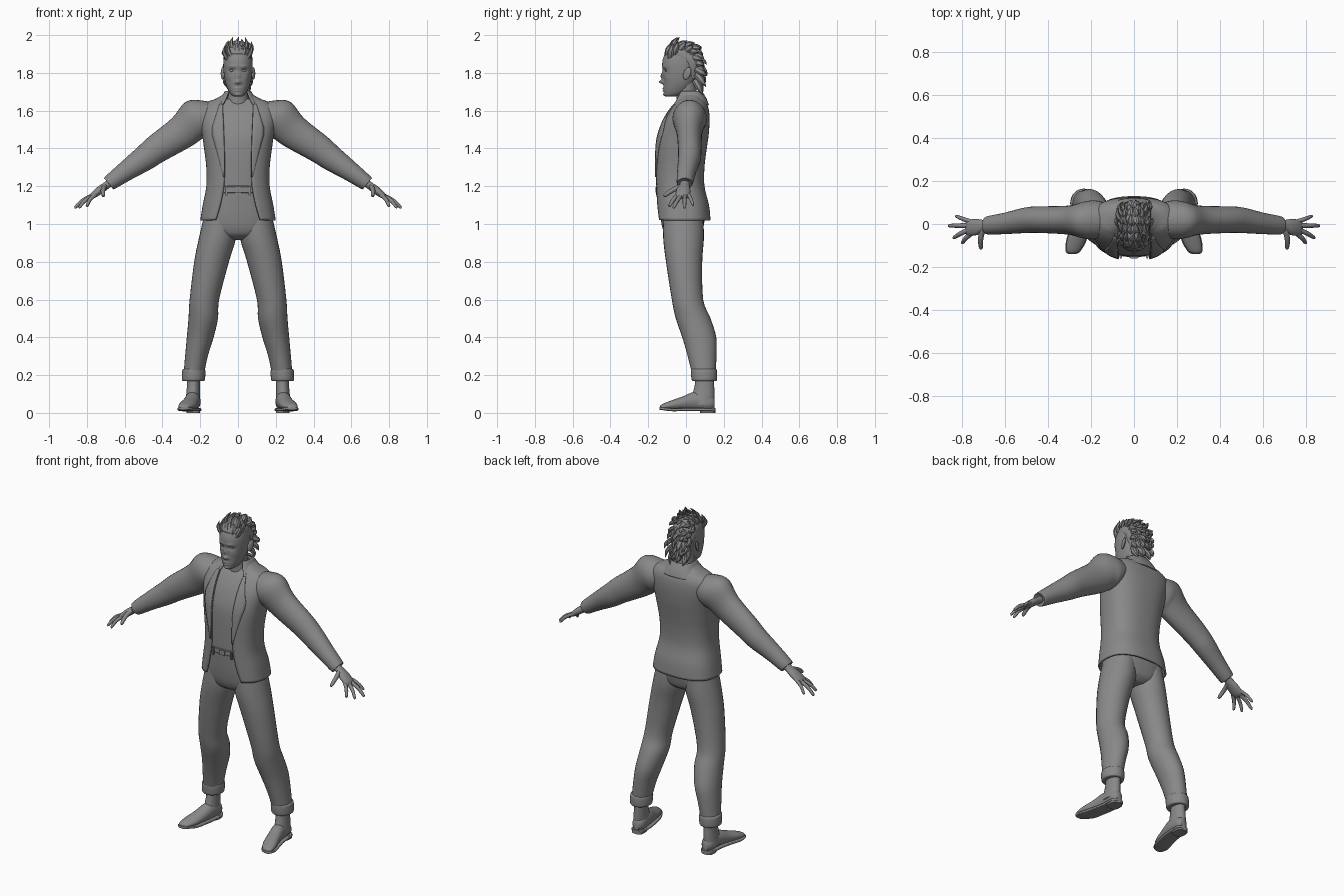
import bpy, bmesh, math, random
from mathutils import Vector

random.seed(4)
if "Cube" in bpy.data.objects:
    bpy.data.objects.remove(bpy.data.objects["Cube"])

GREY = (0.25, 0.25, 0.25, 1)
mat = bpy.data.materials.new("plain grey")
mat.use_nodes = True
mat.diffuse_color = GREY
mat.node_tree.nodes["Principled BSDF"].inputs["Base Color"].default_value = GREY


def finish(name, bm, mirror=False, thick=0, closed=True, angle=50):
    if closed:
        bmesh.ops.recalc_face_normals(bm, faces=bm.faces)
    me = bpy.data.meshes.new(name)
    bm.to_mesh(me)
    bm.free()
    me.materials.append(mat)
    ob = bpy.data.objects.new(name, me)
    bpy.context.collection.objects.link(ob)
    if thick:
        mod = ob.modifiers.new("thickness", "SOLIDIFY")
        mod.thickness, mod.offset = thick, -1
    if mirror:
        ob.modifiers.new("mirror", "MIRROR").use_mirror_merge = False
    bpy.ops.object.select_all(action="DESELECT")
    ob.select_set(True)
    bpy.context.view_layer.objects.active = ob
    bpy.ops.object.shade_smooth_by_angle(angle=math.radians(angle))
    return ob


def smooth_rows(rows, k=4):
    """Catmull-Rom interpolation between rows of numbers."""
    out = []
    for i in range(len(rows) - 1):
        p0, p1, p2 = rows[max(i - 1, 0)], rows[i], rows[i + 1]
        p3 = rows[min(i + 2, len(rows) - 1)]
        for j in range(k):
            t = j / k
            out.append(tuple(
                b + 0.5 * t * (c - a + t * (2*a - 5*b + 4*c - d + t * (3*(b - c) + d - a)))
                for a, b, c, d in zip(p0, p1, p2, p3)))
    return out + [tuple(rows[-1])]


def skin(bm, rings, loop=True, caps=True):
    vs = [[bm.verts.new(p) for p in r] for r in rings]
    n = len(vs[0])
    for lo, hi in zip(vs, vs[1:]):
        for i in range(n if loop else n - 1):
            j = (i + 1) % n
            bm.faces.new((lo[i], lo[j], hi[j], hi[i]))
    if caps and loop:
        bm.faces.new(vs[0][::-1])
        bm.faces.new(vs[-1])


def spow(v, p):
    return math.copysign(abs(v) ** p, v)


def loft(name, rows, b=(0, 1, 0), p=1.0, n=28, k=4, **kw):
    """Rows of centre x, y, z, radius a, radius b, tilt in degrees."""
    bm, rings = bmesh.new(), []
    for x, y, z, ra, rb, t in smooth_rows(rows, k):
        a = Vector((math.cos(math.radians(t)), 0, math.sin(math.radians(t))))
        angs = [2 * math.pi * i / n for i in range(n)]
        rings.append([Vector((x, y, z)) + a * ra * spow(math.cos(q), p)
                      + Vector(b) * rb * spow(math.sin(q), p) for q in angs])
    skin(bm, rings)
    return finish(name, bm, **kw)


def ring_at(row, gap=0, n=48, p=0.8):
    """Horizontal ring from z, half width, front y, back y; open at the front if gap."""
    z, hw, yf, yb = row[:4]
    t0 = math.asin(min(1, gap / hw) ** (1 / p))
    angs = [t0 + (2 * math.pi - 2 * t0) * i / (n - 1 if gap else n) for i in range(n)]
    return [Vector((hw * spow(math.sin(q), p),
                    (yf + yb) / 2 - (yb - yf) / 2 * spow(math.cos(q), p), z)) for q in angs]


def stack(name, rows, p=0.8, k=4, **kw):
    bm = bmesh.new()
    skin(bm, [ring_at(r, p=p) for r in smooth_rows(rows, k)])
    return finish(name, bm, **kw)


def shell(name, rows, thick, k=4):
    bm = bmesh.new()
    skin(bm, [ring_at(r, r[4]) for r in smooth_rows(rows, k)], loop=False)
    return finish(name, bm, thick=thick, closed=False)


def tube(bm, path, radii, flat=1.0, ref=(0, 0, 1), n=8, k=4):
    rows = smooth_rows([tuple(p) + (r,) for p, r in zip(path, radii)], k)
    rings = []
    for i, row in enumerate(rows):
        tan = Vector(rows[min(i + 1, len(rows) - 1)][:3]) - Vector(rows[max(i - 1, 0)][:3])
        side = tan.cross(Vector(ref)).normalized()
        up = side.cross(tan).normalized()
        rings.append([Vector(row[:3]) + row[3] * (side * math.cos(q) + up * flat * math.sin(q))
                      for q in (2 * math.pi * j / n for j in range(n))])
    skin(bm, rings)


def box(name, centre, size, bevel=0.003, mirror=False):
    bm = bmesh.new()
    bmesh.ops.create_cube(bm, size=1)
    for v in bm.verts:
        v.co = Vector(centre) + Vector([c * s for c, s in zip(v.co, size)])
    bmesh.ops.bevel(bm, geom=bm.edges[:], offset=bevel, segments=2, affect="EDGES")
    return finish(name, bm, mirror=mirror)


# Jacket and shirt: z, half width, front, back, half opening
body = [(1.02, .20, -.16, .13, .12), (1.1, .187, -.163, .122, .095),
        (1.2, .168, -.165, .098, .076), (1.3, .168, -.165, .098, .072),
        (1.4, .18, -.162, .11, .073), (1.47, .19, -.152, .12, .075),
        (1.55, .205, -.122, .125, .078), (1.61, .20, -.085, .12, .08),
        (1.645, .165, -.055, .105, .08), (1.662, .12, -.045, .09, .07),
        (1.69, .072, -.035, .08, .052)]
shell("jacket", body, .01)
stack("shirt", [(z, hw - .013, yf + .013, yb - .013) for z, hw, yf, yb, g in body[2:-1]])
shell("jacket_collar", [(1.63, .125, -.085, .122, .085), (1.665, .095, -.062, .108, .065),
                        (1.705, .068, -.04, .084, .05)], .008)

# Lapels lie on the jacket front
bm, strips = bmesh.new(), []
for row in smooth_rows(body, 6):
    z, hw, yf, yb, g = row
    if 1.24 < z < 1.64:
        w = .062 * min((z - 1.23) / .24, (1.68 - z) / .17, 1)
        strip = []
        for j in range(5):
            x = g + w * j / 4
            y = (yf + yb) / 2 - (yb - yf) / 2 * (1 - (x / hw) ** 2.5) ** .4
            strip.append(Vector((x, y - .006, z)))
        strips.append(strip)
skin(bm, strips, loop=False)
finish("lapel", bm, mirror=True, thick=.007, closed=False)

# Sleeves and hands
loft("sleeve", [(.10, .02, 1.575, .06, .07, 90), (.18, .02, 1.56, .095, .09, 82),
                (.235, .018, 1.548, .107, .085, 66), (.30, .018, 1.485, .09, .068, 57),
                (.43, .02, 1.398, .076, .062, 56), (.50, .018, 1.345, .067, .06, 55),
                (.60, .003, 1.275, .052, .05, 53), (.678, -.006, 1.218, .041, .043, 51),
                (.682, -.006, 1.215, .034, .036, 51)], mirror=True)
loft("palm", [(.66, -.006, 1.232, .021, .027, 55), (.695, -.008, 1.205, .02, .026, 55),
              (.73, -.014, 1.18, .021, .037, 52), (.765, -.017, 1.153, .017, .038, 50),
              (.782, -.017, 1.14, .008, .032, 50)], n=20, mirror=True)
bm = bmesh.new()
fingers = [((.755, .01, 1.16), (.832, .038, 1.10), .0095), ((.768, -.007, 1.152), (.866, -.008, 1.085), .0105),
           ((.768, -.026, 1.15), (.843, -.066, 1.086), .0105), ((.755, -.042, 1.155), (.802, -.09, 1.093), .0105),
           ((.705, -.022, 1.20), (.714, -.117, 1.148), .0125)]
for root, tip, r in fingers:
    a, b = Vector(root), Vector(tip)
    mid = a.lerp(b, .5) + Vector((.005, 0, .006))
    tube(bm, [a, mid, a.lerp(b, .93), b], [r * 1.1, r, r * .75, r * .25])
finish("fingers", bm, mirror=True)

# Trousers, belt and buckle
stack("trouser_hips", [(.915, .05, -.06, .05), (.94, .13, -.105, .08), (.98, .175, -.125, .092),
                       (1.04, .182, -.135, .10), (1.1, .17, -.14, .10), (1.195, .148, -.145, .08)])
loft("trouser_leg", [(.095, -.015, 1.04, .085, .105, 0), (.108, -.013, .93, .098, .108, 0),
                     (.14, -.01, .8, .092, .096, 0), (.178, .008, .6, .078, .083, 0),
                     (.184, .038, .5, .078, .092, 0), (.20, .07, .4, .071, .09, 0),
                     (.22, .085, .3, .06, .076, 0), (.235, .095, .2, .054, .062, 0)], mirror=True)
loft("trouser_cuff", [(.236, .097, .168, .05, .056, 0), (.236, .097, .173, .06, .066, 0),
                      (.235, .096, .20, .062, .069, 0), (.234, .095, .228, .06, .068, 0),
                      (.234, .094, .234, .05, .06, 0)], mirror=True)
stack("belt", [(1.165, .15, -.15, .085), (1.168, .154, -.154, .088),
               (1.195, .152, -.154, .086), (1.198, .146, -.148, .08)], k=1)
box("belt_buckle", (0, -.156, 1.181), (.04, .01, .034))
box("belt_loop", (.062, -.152, 1.175), (.012, .016, .05), mirror=True)

# Boots
loft("boot_shaft", [(.24, .085, .045, .04, .065, 0), (.238, .093, .10, .036, .058, 0),
                    (.236, .098, .15, .034, .051, 0), (.235, .10, .20, .034, .05, 0)], mirror=True)
foot = [(.235, .152, .05, .02, .028, 0), (.236, .125, .055, .037, .042, 0),
        (.24, .05, .062, .04, .05, 0), (.254, -.02, .05, .042, .036, 0),
        (.27, -.08, .04, .043, .025, 0), (.284, -.125, .032, .03, .015, 0),
        (.288, -.138, .029, .012, .006, 0)]
loft("boot_foot", foot, b=(0, 0, 1), mirror=True)
loft("boot_sole", [(x, y * 1.02, .017 + (.006 if y < -.1 else 0), ra + .004, .008, 0)
                   for x, y, z, ra, rb, t in foot], b=(0, 0, 1), p=.4, mirror=True)
loft("boot_heel", [(.237, .115, 0, .036, .04, 0), (.237, .113, .025, .038, .042, 0)],
     p=.7, mirror=True)

# Neck and head with sculpted face
stack("neck", [(1.58, .075, -.05, .07), (1.65, .058, -.05, .06), (1.70, .052, -.052, .055),
               (1.76, .052, -.05, .055)], p=1)
head = stack("head", [(1.674, .02, -.105, -.06), (1.684, .036, -.114, -.02), (1.705, .05, -.118, .015),
                      (1.74, .064, -.119, .042), (1.78, .073, -.12, .06), (1.82, .077, -.124, .068),
                      (1.86, .077, -.125, .07), (1.90, .07, -.112, .062), (1.93, .052, -.085, .042),
                      (1.945, .018, -.045, .01)], p=.9, k=7)
# Bumps: x, z, width, height, forward push
bumps = [(0, 1.752, .010, .010, .024), (0, 1.782, .008, .02, .014), (.014, 1.748, .006, .006, .008),
         (.032, 1.812, .014, .009, -.014), (.03, 1.834, .02, .007, .006), (0, 1.718, .018, .004, .008),
         (0, 1.706, .014, .004, .007), (0, 1.712, .02, .002, -.004), (0, 1.684, .016, .008, .007),
         (.045, 1.775, .014, .015, .004)]
for v in head.data.vertices:
    if v.co.y < -.03:
        for x, z, sx, sz, d in bumps:
            v.co.y -= d * math.exp(-((abs(v.co.x) - x) / sx) ** 2 - ((v.co.z - z) / sz) ** 2)
for name, size, pos in (("eye", (.013, .01, .008), (.032, -.102, 1.812)),
                        ("ear", (.009, .02, .033), (.081, .006, 1.797))):
    bm = bmesh.new()
    bmesh.ops.create_uvsphere(bm, u_segments=16, v_segments=10, radius=1)
    for v in bm.verts:
        v.co = Vector([c * s + o for c, s, o in zip(v.co, size, pos)])
        if name == "ear":
            v.co += Vector((.3 * (v.co.y - pos[1]), .25 * (v.co.z - pos[2]), 0))
    finish(name, bm, mirror=True)

# Hair: rows of swept locks from the forehead to the nape (root y, z, tip y, z, half width)
rows = [(-.10, 1.885, -.07, 1.968, .056), (-.085, 1.905, -.035, 1.992, .054),
        (-.055, 1.92, .005, 1.985, .054), (-.02, 1.93, .045, 1.968, .056),
        (.015, 1.925, .078, 1.935, .058), (.04, 1.90, .10, 1.895, .06),
        (.052, 1.87, .104, 1.85, .06), (.058, 1.84, .108, 1.80, .06),
        (.06, 1.81, .10, 1.755, .056), (.055, 1.78, .085, 1.715, .052)]
bm = bmesh.new()
for i, (ry, rz, ty, tz, hw) in enumerate(rows):
    for j in range(6):
        s = (j + (.5 if i % 2 else .2)) / 5.7 * 2 - 1
        drop = .02 * s * s
        root = Vector((hw * s, ry - drop * .5 if i > 3 else ry + drop, rz - drop))
        tip = Vector((hw * s * 1.2 + random.uniform(-.014, .014), ty + random.uniform(-.012, .006),
                      tz - drop + random.uniform(-.016, .006)))
        out = Vector((s * .3, root.y + .02, root.z - 1.83)).normalized()
        mid = root.lerp(tip, .5) + out * .014
        tube(bm, [root, mid, tip], [.017, .016, .0015], flat=.6, ref=out, n=6)
finish("hair_locks", bm, angle=40)
stack("hair_cap", [(1.77, .054, .0, .066), (1.82, .07, -.01, .076), (1.86, .076, -.03, .079),
                   (1.895, .074, -.108, .074), (1.92, .066, -.108, .062), (1.945, .045, -.085, .04),
                   (1.955, .015, -.05, .0)], p=.9)
